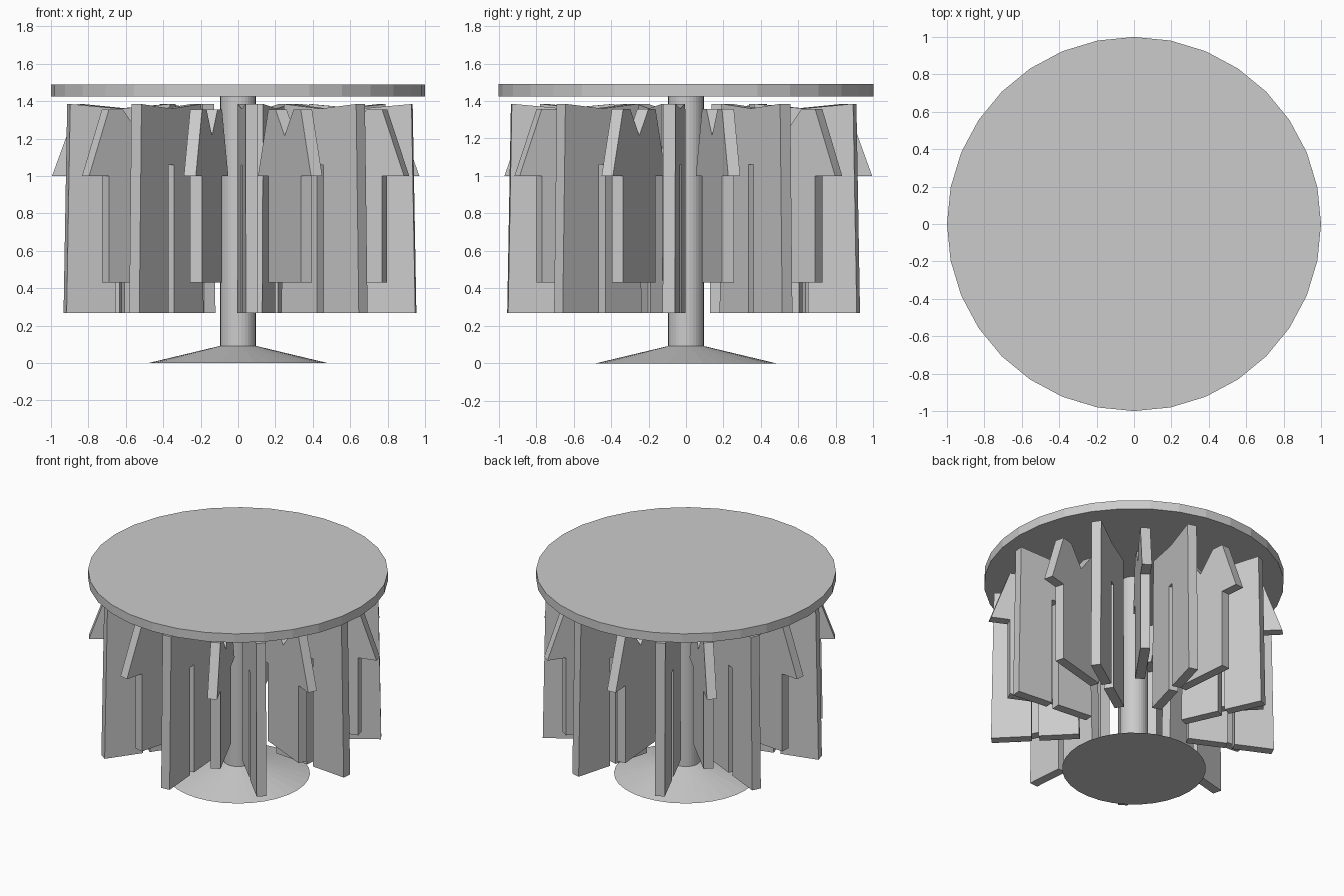
import bpy, math
from mathutils import Matrix

if "Cube" in bpy.data.objects:
    bpy.data.objects.remove(bpy.data.objects["Cube"])

SIDES = 32


def turned(name, profile):
    """Solid of revolution from (radius, z) rings, capped at both ends."""
    verts, faces = [], []
    for r, z in profile:
        for i in range(SIDES):
            a = math.tau * i / SIDES
            verts.append((r * math.cos(a), r * math.sin(a), z))
    for k in range(len(profile) - 1):
        for i in range(SIDES):
            j = (i + 1) % SIDES
            faces.append((k * SIDES + i, k * SIDES + j,
                          (k + 1) * SIDES + j, (k + 1) * SIDES + i))
    faces.append(tuple(reversed(range(SIDES))))
    faces.append(tuple(range(len(verts) - SIDES, len(verts))))
    mesh = bpy.data.meshes.new(name)
    mesh.from_pydata(verts, [], faces)
    ob = bpy.data.objects.new(name, mesh)
    bpy.context.collection.objects.link(ob)
    return ob


def garment_mesh(name, half, thick):
    """Extrude a mirrored outline; half runs from bottom centre to top centre."""
    outline = half + [(-x, z) for x, z in reversed(half) if x > 0]
    n = len(outline)
    verts = [(x, s * thick / 2, z) for s in (-1, 1) for x, z in outline]
    faces = [tuple(range(n)), tuple(reversed(range(n, 2 * n)))]
    for i in range(n):
        j = (i + 1) % n
        faces.append((j, i, n + i, n + j))
    mesh = bpy.data.meshes.new(name)
    mesh.from_pydata(verts, [], faces)
    return mesh


def hang_around(name, mesh, start, count=9, radius=0.66):
    for i in range(count):
        ob = bpy.data.objects.new(f"{name}_{i + 1}", mesh)
        ob.matrix_world = (Matrix.Rotation(math.radians(start + 360 / count * i), 4, 'Z')
                           @ Matrix.Translation((radius, 0, 0)))
        bpy.context.collection.objects.link(ob)


# Stand with flared foot, and round top
turned("stand", [(0.48, 0), (0.095, 0.092), (0.095, 1.43)])
turned("round_top", [(1.0, 1.425), (1.0, 1.49)])

# Shirts with sleeves and V neck
shirt = garment_mesh("shirt", [(0.205, 0.43), (0.205, 1.0), (0.335, 1.0),
                               (0.205, 1.357), (0.115, 1.357), (0, 1.215)], 0.066)
hang_around("shirt", shirt, -105)

# Trousers with a slot between the legs
trousers = garment_mesh("trousers", [(0, 1.06), (0.025, 1.06), (0.025, 0.268),
                                     (0.295, 0.268), (0.275, 1.385), (0, 1.36)], 0.066)
hang_around("trousers", trousers, -85.5)
